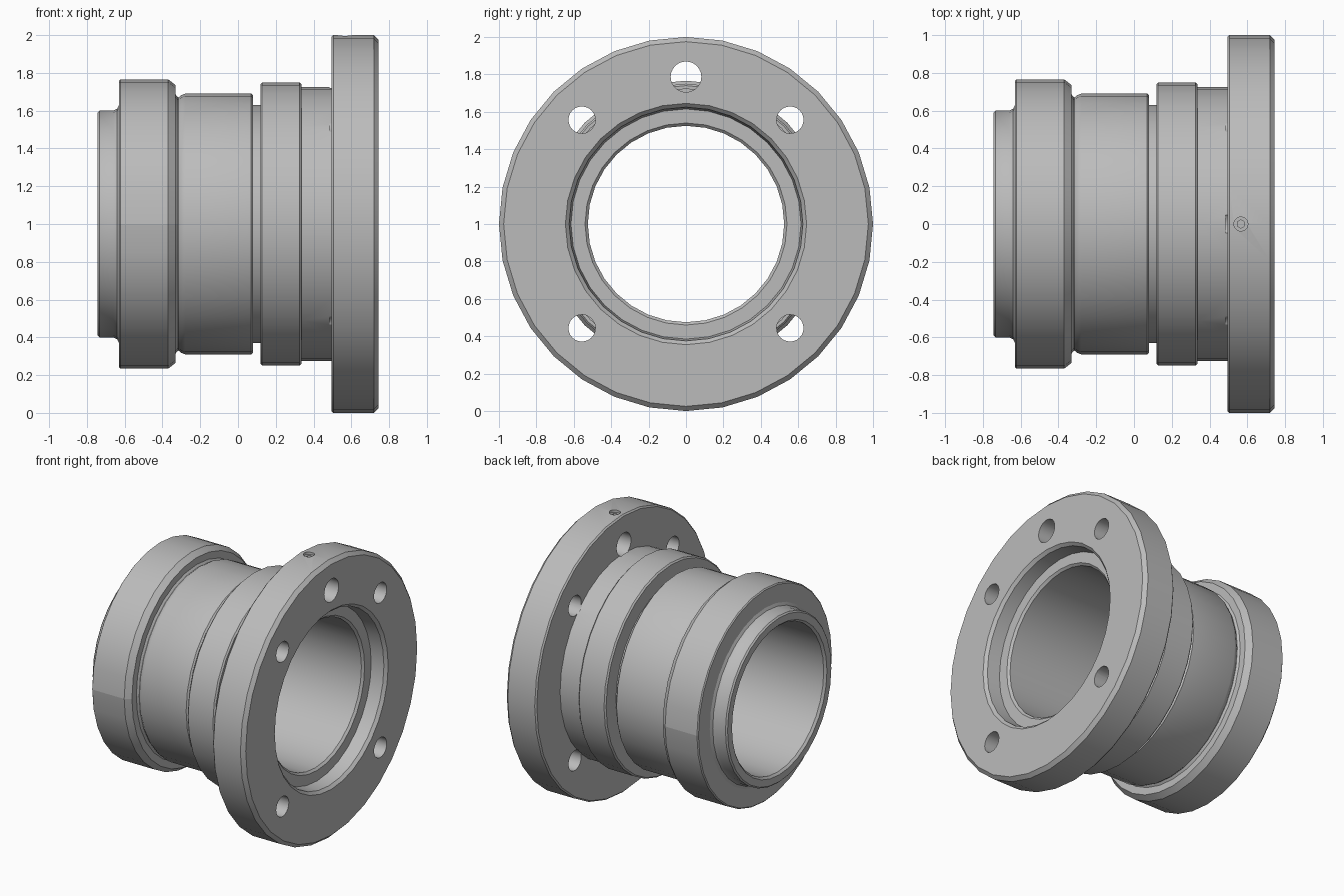
import bpy, bmesh, math
from mathutils import Matrix, Vector

if "Cube" in bpy.data.objects:
    bpy.data.objects.remove(bpy.data.objects["Cube"])

SIDES = 32
AXIS_Z = 1.0

metal = bpy.data.materials.new("plain grey metal")
metal.use_nodes = True
GREY = (0.5, 0.5, 0.5, 1)
metal.diffuse_color = GREY
metal.node_tree.nodes["Principled BSDF"].inputs["Base Color"].default_value = GREY


def finish(name, bm):
    bmesh.ops.recalc_face_normals(bm, faces=bm.faces)
    mesh = bpy.data.meshes.new(name)
    bm.to_mesh(mesh)
    bm.free()
    mesh.materials.append(metal)
    obj = bpy.data.objects.new(name, mesh)
    bpy.context.collection.objects.link(obj)
    return obj


def smooth(obj):
    bpy.ops.object.select_all(action='DESELECT')
    obj.select_set(True)
    bpy.context.view_layer.objects.active = obj
    bpy.ops.object.shade_smooth_by_angle(angle=math.radians(28))


def lathe(name, profile, start=0.0, sweep=math.tau):
    """Turn a closed (x, radius) profile around the x axis."""
    bm = bmesh.new()
    full = sweep > 6.28
    steps = round(SIDES * sweep / math.tau)
    rings = []
    for i in range(steps if full else steps + 1):
        a = start + sweep * i / steps
        rings.append([bm.verts.new((x, r * math.sin(a), AXIS_Z + r * math.cos(a)))
                      for x, r in profile])
    n = len(profile)
    for i in range(steps):
        a, b = rings[i], rings[(i + 1) % len(rings)]
        for j in range(n):
            k = (j + 1) % n
            bm.faces.new((a[j], a[k], b[k], b[j]))
    if not full:
        bm.faces.new(rings[0])
        bm.faces.new(rings[-1])
    return finish(name, bm)


def cylinder(name, centre, radius, depth, axis, sides=24):
    bm = bmesh.new()
    turn = Vector((0, 0, 1)).rotation_difference(Vector(axis)).to_matrix().to_4x4()
    bmesh.ops.create_cone(bm, cap_ends=True, segments=sides, radius1=radius, radius2=radius,
                          depth=depth, matrix=Matrix.Translation(centre) @ turn)
    return finish(name, bm)


def cut(target, cutter):
    mod = target.modifiers.new("cut", 'BOOLEAN')
    mod.operation = 'DIFFERENCE'
    mod.solver = 'EXACT'
    mod.object = cutter
    cutter.hide_render = True
    bpy.ops.object.select_all(action='DESELECT')
    bpy.context.view_layer.objects.active = target
    target.select_set(True)
    bpy.ops.object.modifier_apply(modifier=mod.name)
    bpy.data.objects.remove(cutter)


# Turned hub: outer steps from the plain end to the flange, then the bore back
hub = lathe("flanged_hub", [
    (-0.744, 0.59), (-0.734, 0.60), (-0.66, 0.60), (-0.64, 0.61), (-0.63, 0.63),
    (-0.34, 0.67), (-0.315, 0.67), (-0.30, 0.682), (-0.28, 0.69),
    (0.07, 0.69), (0.08, 0.68), (0.08, 0.63), (0.118, 0.63),
    (0.118, 0.74), (0.128, 0.75), (0.325, 0.75), (0.335, 0.74), (0.335, 0.725),
    (0.495, 0.725), (0.495, 0.99), (0.505, 1.0),
    (0.719, 1.0), (0.744, 0.975),
    (0.744, 0.645), (0.724, 0.625), (0.63, 0.615), (0.63, 0.54),
    (0.615, 0.525), (-0.729, 0.525), (-0.744, 0.54)])

# Bolt holes through the flange, the top one larger
for angle, radius in ((0, 0.082), (45, 0.072), (135, 0.072), (225, 0.072), (315, 0.072)):
    a = math.radians(angle)
    cut(hub, cylinder("bolt_hole_cutter",
                      (0.685, 0.787 * math.sin(a), AXIS_Z + 0.787 * math.cos(a)),
                      radius, 0.4, (1, 0, 0)))

# Radial threaded hole in the rim
cut(hub, cylinder("screw_hole_cutter", (0.566, 0, 1.96), 0.037, 0.24, (0, 0, 1)))
smooth(hub)

# Set screw with hexagonal socket
screw = cylinder("set_screw", (0.566, 0, 1.925), 0.037, 0.11, (0, 0, 1))
cut(screw, cylinder("socket_cutter", (0.566, 0, 1.98), 0.022, 0.08, (0, 0, 1), 6))
smooth(screw)

# Split collar: upper and lower halves meeting at the sides
COLLAR = [(-0.63, 0.62), (-0.63, 0.758), (-0.623, 0.766), (-0.37, 0.766),
          (-0.33, 0.735), (-0.33, 0.685), (-0.318, 0.67), (-0.33, 0.62)]
for name, start in (("upper_collar_half", -math.pi / 2), ("lower_collar_half", math.pi / 2)):
    smooth(lathe(name, COLLAR, start, math.pi))
